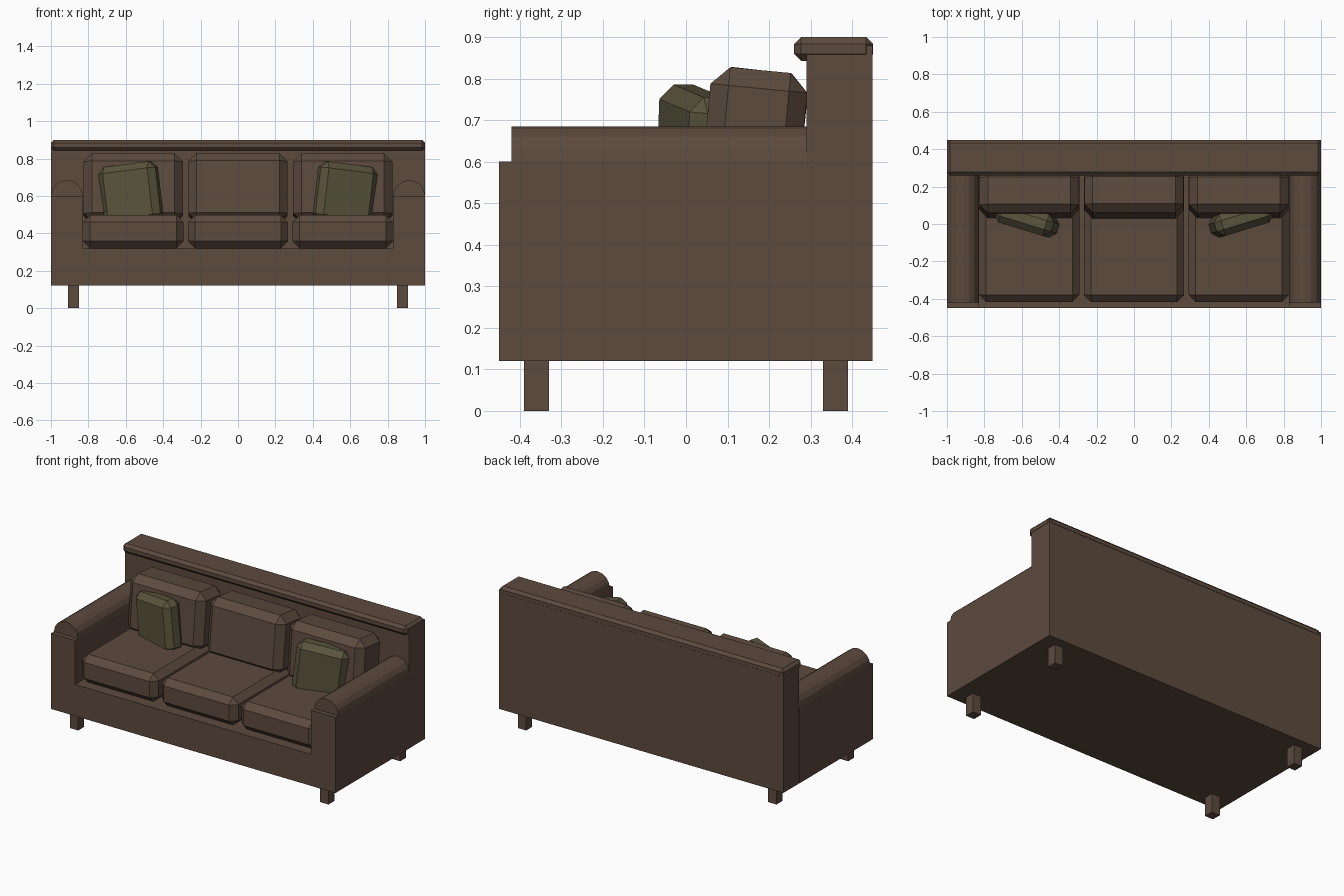
import bpy, bmesh, math
from mathutils import Matrix

if "Cube" in bpy.data.objects:
    bpy.data.objects.remove(bpy.data.objects["Cube"])


def material(name, rgb):
    m = bpy.data.materials.new(name)
    m.diffuse_color = (*rgb, 1)
    m.use_nodes = True
    m.node_tree.nodes["Principled BSDF"].inputs["Base Color"].default_value = m.diffuse_color
    return m


BROWN = material("brown fabric", (0.107, 0.069, 0.048))
OLIVE = material("olive fabric", (0.098, 0.088, 0.045))


def finish(name, bm, mat, loc, rot=(0, 0, 0)):
    me = bpy.data.meshes.new(name)
    bm.to_mesh(me)
    bm.free()
    me.materials.append(mat)
    ob = bpy.data.objects.new(name, me)
    ob.location, ob.rotation_euler = loc, rot
    bpy.context.collection.objects.link(ob)
    return ob


def box(name, size, loc, bevel=0, rot=(0, 0, 0), mat=BROWN):
    """Box with optional single-segment chamfer on all edges."""
    bm = bmesh.new()
    bmesh.ops.create_cube(bm, size=1, matrix=Matrix.Diagonal((*size, 1)))
    if bevel:
        bmesh.ops.bevel(bm, geom=bm.edges[:], offset=bevel, segments=1,
                        affect='EDGES', profile=0.5)
    return finish(name, bm, mat, loc, rot)


def span(name, x, y, z, bevel=0):
    """Box given by its min/max on each axis."""
    axes = (x, y, z)
    return box(name, [b - a for a, b in axes], [(a + b) / 2 for a, b in axes], bevel)


# Frame: base, back and the overhanging top rail
span("base", (-0.83, 0.83), (-0.45, 0.29), (0.12, 0.32))
span("backrest", (-0.999, 0.999), (0.29, 0.449), (0.12, 0.88))
span("top_rail", (-1, 1), (0.26, 0.45), (0.842, 0.90), 0.017)

for side, s in (("left", -1), ("right", 1)):
    # Arm panel with a round roll on top
    box(f"{side}_arm", (0.17, 0.74, 0.48), (s * 0.915, -0.08, 0.36))
    bm = bmesh.new()
    bmesh.ops.create_cone(bm, cap_ends=True, segments=16, radius1=0.085, radius2=0.085,
                          depth=0.72, matrix=Matrix.Rotation(math.pi / 2, 4, 'X'))
    finish(f"{side}_arm_roll", bm, BROWN, (s * 0.915, -0.06, 0.6))

    # Legs
    for end, y in (("front", -0.36), ("back", 0.36)):
        box(f"{side}_{end}_leg", (0.058, 0.06, 0.13), (s * 0.88, y, 0.065))

    # Throw pillow, turned inward and slightly rolled, sunk into the seat
    box(f"{side}_pillow", (0.32, 0.12, 0.32), (s * 0.573, 0.025, 0.611), 0.035,
        (0, s * math.radians(7), s * math.radians(17)), OLIVE)

# Seat and back cushions
for name, x, tilt in (("left", -0.56, 0.095), ("middle", 0, 0.11), ("right", 0.56, 0.095)):
    span(f"{name}_seat_cushion", (x - 0.268, x + 0.268), (-0.418, 0.29), (0.32, 0.498), 0.038)
    box(f"{name}_back_cushion", (0.53, 0.234, 0.366), (x, 0.162, 0.638), 0.044, (-tilt, 0, 0))
